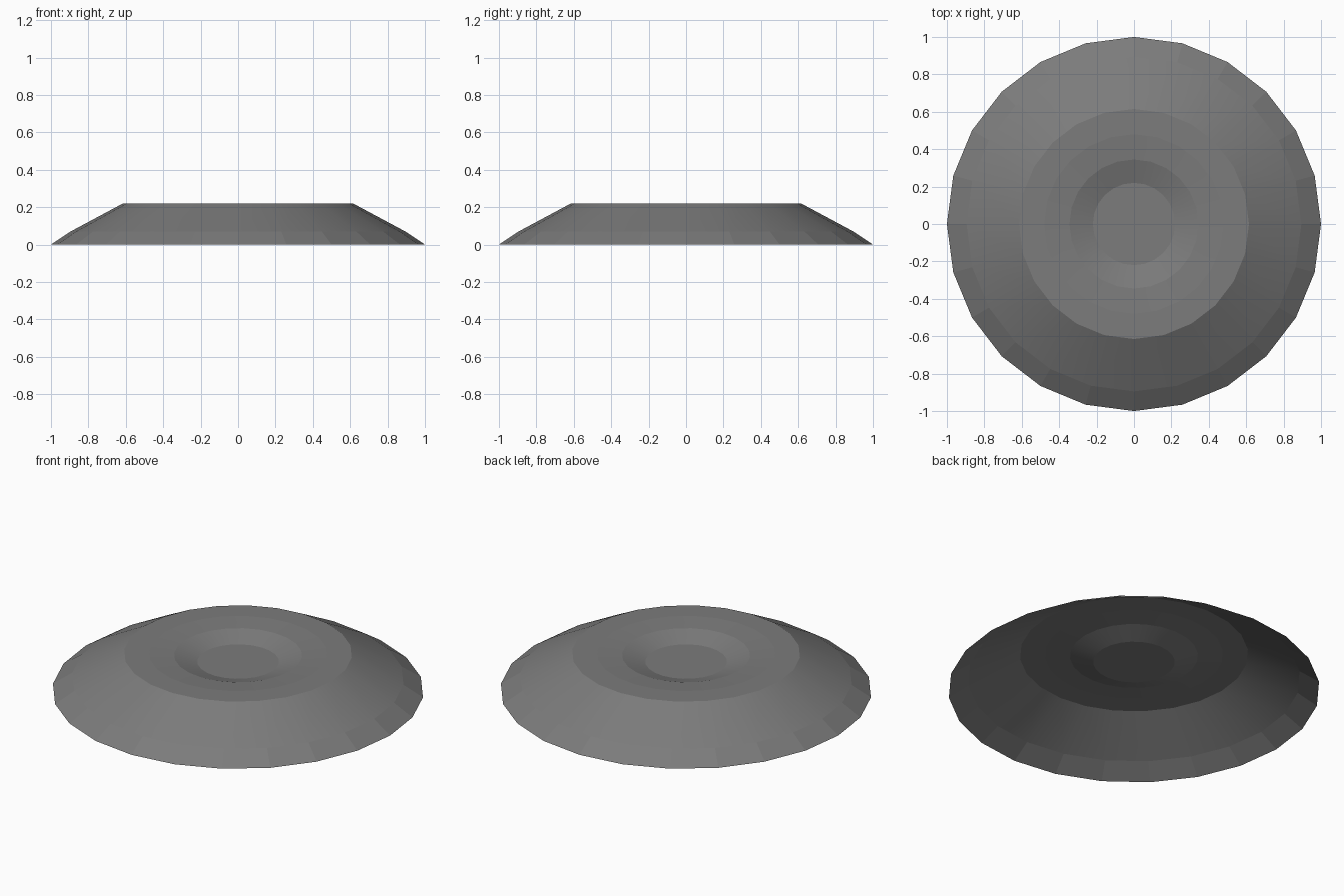
import bpy, bmesh
from math import sin, cos, radians, tau

if "Cube" in bpy.data.objects:
    bpy.data.objects.remove(bpy.data.objects["Cube"])

SIDES = 24
# (radius, height) from the outer rim up and into the central recess
PROFILE = [(1.0, 0.0), (0.895, 0.07), (0.615, 0.22),
           (0.48, 0.22), (0.345, 0.21), (0.22, 0.172)]

bm = bmesh.new()

# one loop of vertices per profile point
rings = [[bm.verts.new((r * cos(tau * i / SIDES), r * sin(tau * i / SIDES), z))
          for i in range(SIDES)] for r, z in PROFILE]

# bands between loops; the outer rim band stays faceted,
# and the loop edges are sharp so each band reads separately
for k, (a, b) in enumerate(zip(rings, rings[1:])):
    for i in range(SIDES):
        j = (i + 1) % SIDES
        face = bm.faces.new((a[i], a[j], b[j], b[i]))
        face.smooth = k > 0
        bm.edges.get((b[i], b[j])).smooth = False

# recess floor; the underside is left open
bm.faces.new(rings[-1])

mesh = bpy.data.meshes.new("dished_disc")
bm.to_mesh(mesh)
bm.free()
disc = bpy.data.objects.new("dished_disc", mesh)
bpy.context.collection.objects.link(disc)

# dark grey finish
grey = bpy.data.materials.new("dark_grey")
grey.diffuse_color = (0.2, 0.2, 0.2, 1)
grey.use_nodes = True
grey.node_tree.nodes["Principled BSDF"].inputs["Base Color"].default_value = grey.diffuse_color
mesh.materials.append(grey)
